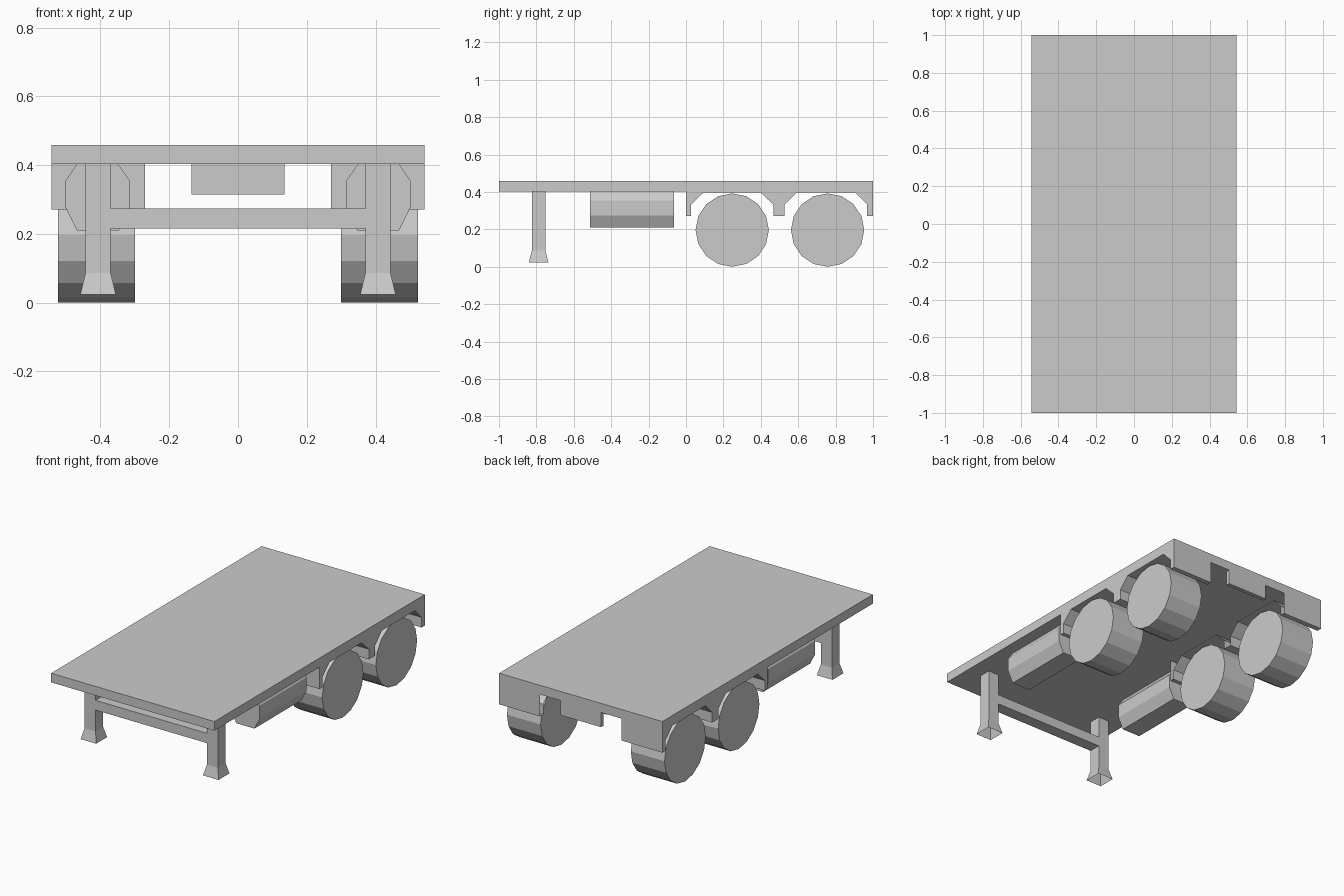
import bpy, bmesh, math
from mathutils import Matrix

if "Cube" in bpy.data.objects:
    bpy.data.objects.remove(bpy.data.objects["Cube"])


def finish(name, bm):
    bmesh.ops.recalc_face_normals(bm, faces=bm.faces)
    me = bpy.data.meshes.new(name)
    bm.to_mesh(me)
    bm.free()
    ob = bpy.data.objects.new(name, me)
    bpy.context.collection.objects.link(ob)
    return ob


def box(name, x0, x1, y0, y1, z0, z1):
    bm = bmesh.new()
    m = Matrix.Translation(((x0 + x1) / 2, (y0 + y1) / 2, (z0 + z1) / 2))
    bmesh.ops.create_cube(bm, size=1, matrix=m @ Matrix.Diagonal((x1 - x0, y1 - y0, z1 - z0, 1)))
    return finish(name, bm)


def extrude(name, pts, axis, a, b, open_start=False, open_top=False):
    """Extrude a 2D profile along x (points are y,z) or along y (points are x,z).
    open_top leaves out the face between the last and first point."""
    bm = bmesh.new()
    at = (lambda p, d: (d, p[0], p[1])) if axis == 'x' else (lambda p, d: (p[0], d, p[1]))
    start = [bm.verts.new(at(p, a)) for p in pts]
    end = [bm.verts.new(at(p, b)) for p in pts]
    for i in range(len(pts) - open_top):
        j = (i + 1) % len(pts)
        bm.faces.new((start[i], start[j], end[j], end[i]))
    bm.faces.new(end)
    if not open_start:
        bm.faces.new(start[::-1])
    return finish(name, bm)


def mirror(ob):
    mod = ob.modifiers.new("mirror", 'MIRROR')
    mod.use_mirror_merge = False
    return ob


TOP = 0.403   # underside of the deck

# Deck and rear centre plate
box("deck", -0.543, 0.543, -1, 1, TOP, 0.458)
box("rear_plate", -0.135, 0.135, 0.975, 1, 0.315, TOP)

# Arched mudguards over both axles, hollow towards the middle
guard = [(0, TOP), (0, 0.271), (0.026, 0.271), (0.026, 0.332), (0.094, 0.397),
         (0.398, 0.397), (0.468, 0.332), (0.468, 0.271), (0.527, 0.271), (0.527, 0.332),
         (0.592, 0.397), (0.906, 0.397), (0.969, 0.332), (0.969, 0.271), (1, 0.271), (1, TOP)]
mirror(extrude("mudguard", guard, 'x', 0.271, 0.543, open_start=True, open_top=True))

# Wheels: 16-sided drums
for label, y in (("front", 0.247), ("rear", 0.757)):
    R = 0.196
    ring = [(y + R * math.sin(k * math.pi / 8), R - R * math.cos(k * math.pi / 8)) for k in range(16)]
    mirror(extrude(label + "_wheel", ring, 'x', 0.300, 0.524))

# Side tanks, open where they meet the deck
tank = [(0.349, TOP), (0.315, 0.355), (0.315, 0.275), (0.347, 0.209),
        (0.468, 0.209), (0.501, 0.275), (0.501, 0.355), (0.469, TOP)]
mirror(extrude("side_tank", tank, 'y', -0.512, -0.063, open_top=True))

# Landing legs: hollow tubes with flared, open feet
bm = bmesh.new()
rings = []
for h, z in ((0.0365, TOP), (0.0365, 0.086), (0.052, 0.023)):
    rings.append([bm.verts.new((0.407 + sx * h, -0.788 + sy * h, z))
                  for sx, sy in ((-1, -1), (1, -1), (1, 1), (-1, 1))])
for a, b in zip(rings, rings[1:]):
    for i in range(4):
        j = (i + 1) % 4
        bm.faces.new((a[i], a[j], b[j], b[i]))
mirror(finish("landing_leg", bm))

# Crossbar between the legs, flush with them front and back
box("leg_crossbar", -0.371, 0.371, -0.8245, -0.7515, 0.215, 0.274)
